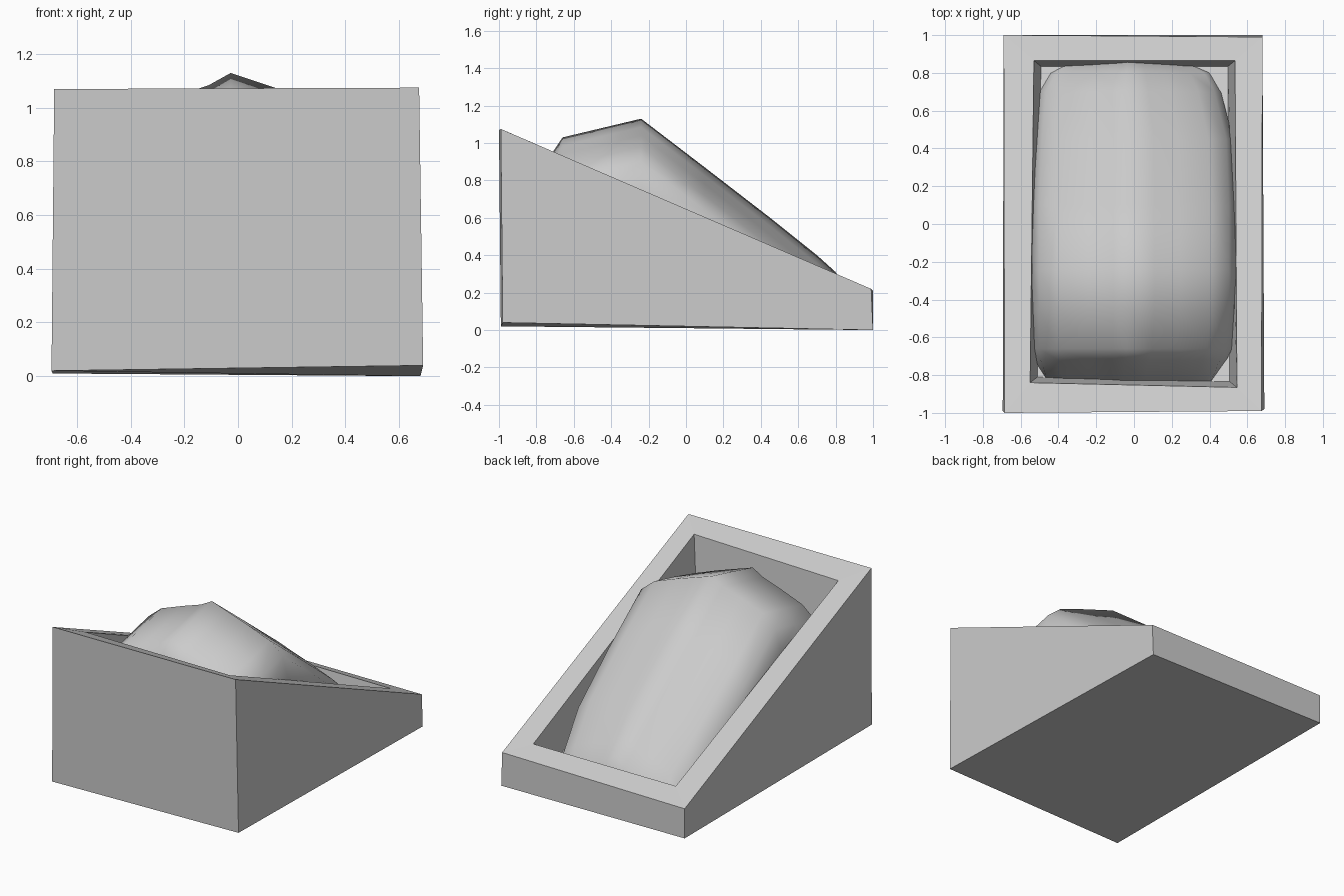
import bpy
import bmesh
import math

old = bpy.data.objects.get("Cube")
if old:
    bpy.data.objects.remove(old, do_unlink=True)

grey = bpy.data.materials.new("plain grey")
grey.use_nodes = True
colour = (0.6, 0.6, 0.6, 1)
grey.diffuse_color = colour
grey.node_tree.nodes["Principled BSDF"].inputs["Base Color"].default_value = colour


def finish(bm, name):
    bmesh.ops.recalc_face_normals(bm, faces=bm.faces)
    mesh = bpy.data.meshes.new(name)
    bm.to_mesh(mesh)
    bm.free()
    mesh.materials.append(grey)
    obj = bpy.data.objects.new(name, mesh)
    bpy.context.collection.objects.link(obj)
    return obj


def rim_z(y):
    return 0.645 - 0.435 * y


def floor_z(y):
    return 0.335 - 0.33 * y


def bridge(bm, lower, upper):
    n = len(lower)
    for i in range(n):
        j = (i + 1) % n
        bm.faces.new((lower[i], lower[j], upper[j], upper[i]))


# Wedge frame: stacked rings for base, outer rim, inner rim and pocket floor
bm = bmesh.new()


def ring(points):
    return [bm.verts.new(p) for p in points]


base = ring([(-0.695, -0.99, 0.02), (0.69, -0.98, 0.04), (0.68, 1, 0), (-0.69, 1, 0.01)])
outer = ring([(-0.685, -1, 1.07), (0.675, -0.99, 1.075), (0.68, 0.99, 0.22), (-0.69, 1, 0.21)])
inner_xy = [(-0.55, -0.84), (0.545, -0.865), (0.535, 0.865), (-0.53, 0.865)]
inner = ring([(x, y, rim_z(y)) for x, y in inner_xy])
pocket = ring([(x * 0.93, y * 0.965, floor_z(y)) for x, y in inner_xy])
bridge(bm, base, outer)
bridge(bm, outer, inner)
bridge(bm, inner, pocket)
bm.faces.new(base)
bm.faces.new(pocket)
finish(bm, "wedge_frame")

# Domed cushion: one arched section lofted along the slope
# Each station: y, centre x, half width, ridge height
stations = [
    (0.86, -0.02, 0.30, 0.20), (0.80, -0.02, 0.42, 0.31), (0.70, -0.02, 0.48, 0.40),
    (0.45, 0.00, 0.525, 0.60), (0.10, 0.00, 0.54, 0.87), (-0.24, 0.00, 0.54, 1.13),
    (-0.45, 0.00, 0.54, 1.08), (-0.66, -0.01, 0.53, 1.03), (-0.72, -0.02, 0.51, 0.94),
    (-0.85, -0.04, 0.44, 0.66),
]
# Half section: share of the half width, drop below the ridge
half = [(0.2, 0.045), (0.45, 0.09), (0.75, 0.15), (0.93, 0.23), (1, 0.37)]
section = [(-u, d) for u, d in reversed(half)] + [(-0.05, 0)] + half

bm = bmesh.new()
rows = []
for y, cx, w, top in stations:
    low = floor_z(y) - 0.01
    row = [(cx + u * w, y, max(top - d, low)) for u, d in section]
    row = [(row[0][0], y, low - 0.01)] + row + [(row[-1][0], y, low - 0.01)]
    rows.append([bm.verts.new(p) for p in row])
for a, b in zip(rows, rows[1:]):
    for i in range(len(a) - 1):
        bm.faces.new((a[i], a[i + 1], b[i + 1], b[i]))
bm.faces.new(rows[0])
bm.faces.new(rows[-1])
cushion = finish(bm, "domed_cushion")

bpy.ops.object.select_all(action="DESELECT")
cushion.select_set(True)
bpy.context.view_layer.objects.active = cushion
bpy.ops.object.shade_smooth_by_angle(angle=math.radians(60))
